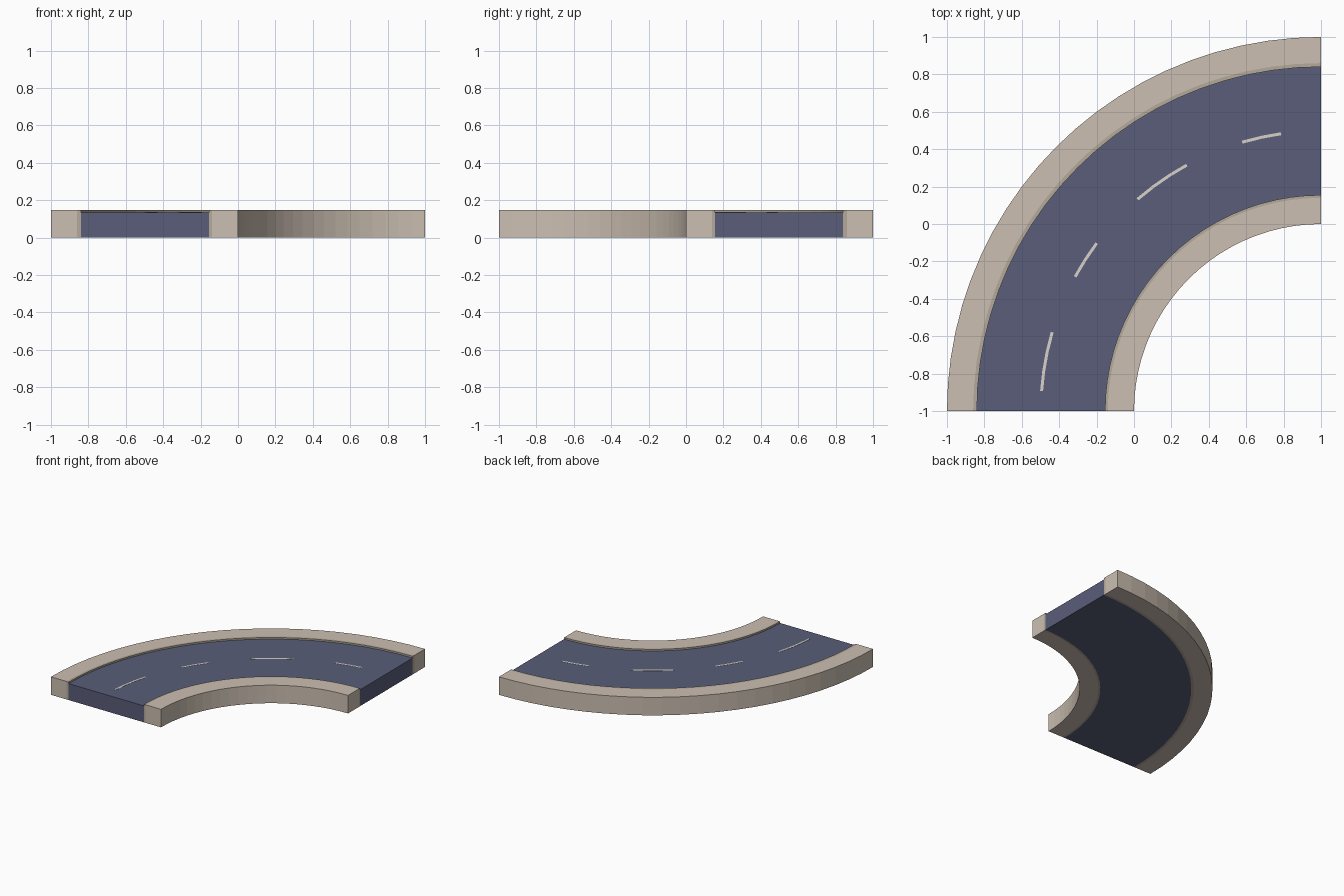
import bpy, bmesh, math

if "Cube" in bpy.data.objects:
    bpy.data.objects.remove(bpy.data.objects["Cube"])

SEG = 22                 # facets in the quarter turn
CX, CY = 1.0, -1.0       # centre of the bend


def material(name, rgb):
    m = bpy.data.materials.new(name)
    m.diffuse_color = (*rgb, 1)
    m.use_nodes = True
    m.node_tree.nodes["Principled BSDF"].inputs["Base Color"].default_value = m.diffuse_color
    return m


def sweep(name, profile, mat, first=0, last=SEG):
    """Sweep a closed (radius, z) profile around the bend between two facet steps."""
    bm = bmesh.new()
    rings = []
    for i in range(first, last + 1):
        a = math.pi - i * math.pi / 2 / SEG
        rings.append([bm.verts.new((CX + r * math.cos(a), CY + r * math.sin(a), z))
                      for r, z in profile])
    n = len(profile)
    for p, q in zip(rings, rings[1:]):
        for j in range(n):
            k = (j + 1) % n
            bm.faces.new((p[j], p[k], q[k], q[j]))
    bm.faces.new(rings[0])
    bm.faces.new(rings[-1])
    bmesh.ops.recalc_face_normals(bm, faces=bm.faces)
    me = bpy.data.meshes.new(name)
    bm.to_mesh(me)
    bm.free()
    me.materials.append(mat)
    ob = bpy.data.objects.new(name, me)
    bpy.context.collection.objects.link(ob)
    return ob


def box(r0, r1, z0, z1):
    return [(r0, z0), (r1, z0), (r1, z1), (r0, z1)]


asphalt = material("asphalt", (0.10, 0.11, 0.19))
paving = material("paving", (0.60, 0.52, 0.44))
kerb = material("kerb", (0.46, 0.40, 0.33))
paint = material("paint", (0.68, 0.64, 0.58))

# Road bed
sweep("road", box(1.155, 1.84, 0, 0.135), asphalt)

# Pavements with narrow darker kerbs
sweep("inner_pavement", box(1.0, 1.14, 0, 0.148), paving)
sweep("inner_kerb", box(1.14, 1.155, 0, 0.148), kerb)
sweep("outer_kerb", box(1.84, 1.86, 0, 0.148), kerb)
sweep("outer_pavement", box(1.86, 2.0, 0, 0.148), paving)

# Dashed centre line
for n, (a, b) in enumerate([(1, 4), (7, 9), (12, 15), (18, 20)], 1):
    sweep(f"lane_dash_{n}", box(1.49, 1.506, 0.13, 0.1365), paint, a, b)
